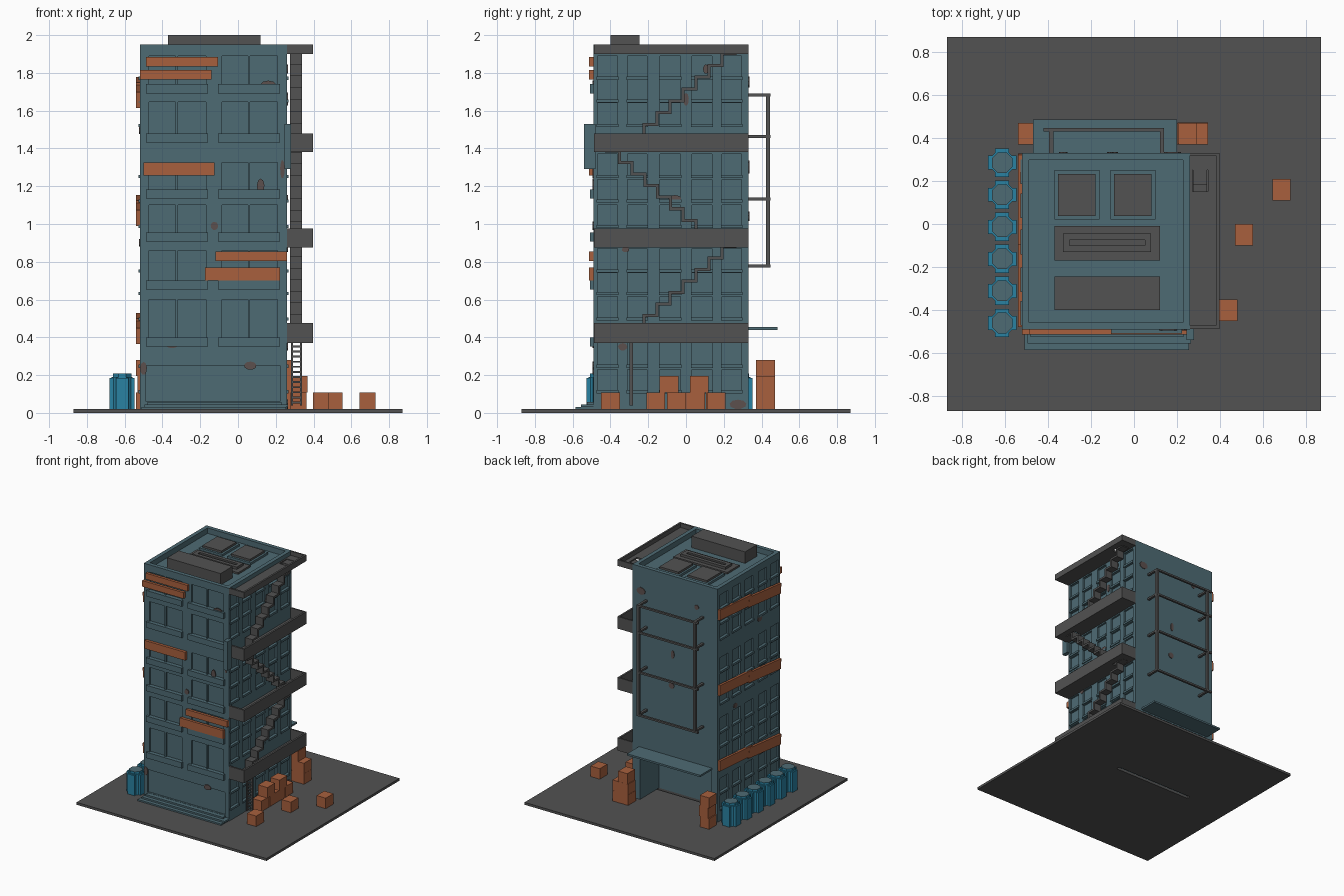
import bpy, bmesh, math
from mathutils import Vector, Matrix

if "Cube" in bpy.data.objects:
    bpy.data.objects.remove(bpy.data.objects["Cube"])


def material(name, rgb):
    m = bpy.data.materials.new(name)
    m.use_nodes = True
    m.diffuse_color = (*rgb, 1)
    m.node_tree.nodes["Principled BSDF"].inputs["Base Color"].default_value = (*rgb, 1)
    return m


TEAL = material("teal wall", (0.076, 0.147, 0.175))
GREY = material("dark grey", (0.084, 0.084, 0.084))
ORANGE = material("orange wood", (0.392, 0.117, 0.048))
BLUE = material("barrel blue", (0.023, 0.223, 0.362))
STAIN = material("brown stain", (0.107, 0.080, 0.076))


def finish(name, bm, *mats):
    me = bpy.data.meshes.new(name)
    bm.to_mesh(me)
    bm.free()
    for m in mats:
        me.materials.append(m)
    ob = bpy.data.objects.new(name, me)
    bpy.context.collection.objects.link(ob)
    return ob


def boxes(name, mat, items):
    """One object from boxes given as (x0, x1, y0, y1, z0, z1)."""
    bm = bmesh.new()
    for x0, x1, y0, y1, z0, z1 in items:
        mtx = Matrix.Translation(((x0 + x1) / 2, (y0 + y1) / 2, (z0 + z1) / 2)) \
            @ Matrix.Diagonal((x1 - x0, y1 - y0, z1 - z0, 1))
        bmesh.ops.create_cube(bm, size=1, matrix=mtx)
    return finish(name, bm, mat)


def ring(x0, x1, y0, y1, z0, z1, t):
    """Four boxes forming a rectangular rim."""
    return [(x0, x1, y0, y0 + t, z0, z1), (x0, x1, y1 - t, y1, z0, z1),
            (x0, x0 + t, y0 + t, y1 - t, z0, z1), (x1 - t, x1, y0 + t, y1 - t, z0, z1)]


def wall(name, place, out, u_range, v_range, windows, depth, holes=()):
    """Flat wall with recessed windows and open holes, rects as (u0, u1, v0, v1)."""
    rects = list(windows) + list(holes)
    us = sorted(set(u_range) | {r[i] for r in rects for i in (0, 1)})
    vs = sorted(set(v_range) | {r[i] for r in rects for i in (2, 3)})
    inside = lambda u, v, rs: any(a < u < b and c < v < d for a, b, c, d in rs)
    bm = bmesh.new()
    grid = [[bm.verts.new(place(u, v)) for v in vs] for u in us]
    sunk = []
    for i in range(len(us) - 1):
        for j in range(len(vs) - 1):
            u, v = (us[i] + us[i + 1]) / 2, (vs[j] + vs[j + 1]) / 2
            if inside(u, v, holes):
                continue
            f = bm.faces.new((grid[i][j], grid[i + 1][j], grid[i + 1][j + 1], grid[i][j + 1]))
            f.normal_update()
            if f.normal.dot(out) < 0:
                f.normal_flip()
            if inside(u, v, windows):
                sunk.append(f)
    if sunk:
        geo = bmesh.ops.extrude_face_region(bm, geom=sunk)["geom"]
        moved = [g for g in geo if isinstance(g, bmesh.types.BMVert)]
        bmesh.ops.translate(bm, vec=-out * depth, verts=moved)
        bmesh.ops.delete(bm, geom=[f for f in sunk if f.is_valid], context='FACES_ONLY')
    return finish(name, bm, TEAL)


X0, X1, Y0, Y1, TOP = -0.52, 0.26, -0.49, 0.33, 1.95

# Ground plate with a narrow slot inside the garage
G, SX0, SX1, SY0, SY1 = 0.87, -0.48, 0.245, 0.08, 0.11
boxes("ground", GREY, [(-G, G, -G, SY0, 0, 0.02), (-G, G, SY1, G, 0, 0.02),
                       (-G, SX0, SY0, SY1, 0, 0.02), (SX1, G, SY0, SY1, 0, 0.02)])

# Front wall: paired windows on six storeys and a wide ground floor panel
front_cols = [(-0.47, -0.33), (-0.317, -0.17), (-0.085, 0.053), (0.063, 0.21)]
front_rows = [(1.74, 1.89), (1.48, 1.645), (1.183, 1.325), (0.955, 1.10), (0.70, 0.86), (0.40, 0.60)]
front_win = [(a, b, c, d) for a, b in front_cols for c, d in front_rows]
front_win.append((-0.487, 0.222, 0.06, 0.25))
wall("front_wall", lambda u, v: (u, Y0, v), Vector((0, -1, 0)), (X0, X1), (0.02, TOP), front_win, 0.015)
boxes("front_sills", TEAL, [(a, b, Y0 - 0.018, Y0 + 0.005, z - 0.048, z)
                            for a, b in ((-0.487, -0.16), (-0.105, 0.222)) for z, _ in front_rows])

# Side walls: five columns of small windows with sills
side_cols = [(-0.468, -0.363), (-0.31, -0.207), (-0.137, -0.03), (0.032, 0.137), (0.19, 0.295)]
side_rows = [(1.78, 1.89), (1.66, 1.765), (1.53, 1.64), (1.26, 1.37), (1.13, 1.235), (0.995, 1.10),
             (0.76, 0.87), (0.64, 0.74), (0.505, 0.615), (0.255, 0.37), (0.12, 0.23)]
side_win = [(a, b, c, d) for a, b in side_cols for c, d in side_rows]
for name, x, s in (("left", X1, 1), ("right", X0, -1)):
    wall(name + "_wall", lambda u, v: (x, u, v), Vector((s, 0, 0)), (Y0, Y1), (0.02, TOP), side_win, 0.015)
    xa, xb = sorted((x - s * 0.004, x + s * 0.008))
    boxes(name + "_sills", TEAL, [(xa, xb, a - 0.005, b + 0.005, z - 0.017, z)
                                  for a, b in side_cols for z, _ in side_rows])

# Back wall with garage opening, garage interior and canopy
DX0, DX1, DZ = -0.46, 0.19, 0.43
wall("back_wall", lambda u, v: (u, Y1, v), Vector((0, 1, 0)), (X0, X1), (0.02, TOP), [], 0,
     [(DX0, DX1, 0.02, DZ)])
boxes("garage_interior", TEAL, [(DX0 - 0.02, DX0, 0.08, Y1 - 0.002, 0.02, DZ),
                                (DX1, DX1 + 0.02, 0.08, Y1 - 0.002, 0.02, DZ),
                                (DX0 - 0.02, DX1 + 0.02, 0.06, 0.08, 0.02, DZ),
                                (DX0 - 0.02, DX1 + 0.02, 0.06, Y1 - 0.002, DZ, DZ + 0.01)])
boxes("back_canopy", TEAL, [(-0.47, 0.20, Y1, 0.485, 0.44, 0.455)])

# Pipe frame on the back
P0, P1, PT = -0.395, 0.12, 0.02
pipes = [(x, x + PT, 0.423, 0.445, 0.77, 1.69) for x in (P0, P1)]
for z in (0.77, 1.125, 1.455, 1.675):
    pipes.append((P0 - 0.025, P1 + PT, 0.43, 0.447, z, z + 0.015))
    pipes += [(x, x + PT, Y1, 0.43, z, z + 0.015) for x in (P0, P1)]
boxes("back_pipe_frame", GREY, pipes)

# Roof, parapet and rooftop equipment
R = 1.905
boxes("roof", TEAL, [(X0 + 0.01, X1 - 0.01, Y0 + 0.01, Y1 - 0.01, R - 0.02, R)])
boxes("parapet", TEAL, ring(X0, X1, Y0, Y1, R - 0.01, TOP, 0.033))
boxes("roof_box", GREY, [(-0.37, 0.12, -0.40, -0.245, R, 2.0)])
boxes("hatch_bases", TEAL, [(x, x + 0.21, 0.02, 0.25, R, R + 0.018) for x in (-0.37, -0.11)])
boxes("hatch_lids", GREY, [(x, x + 0.175, 0.038, 0.232, R + 0.01, R + 0.035) for x in (-0.353, -0.093)])
boxes("roof_vent", GREY, [(-0.37, 0.12, -0.17, -0.01, R, R + 0.015)]
      + ring(-0.33, 0.08, -0.13, -0.045, R + 0.01, R + 0.035, 0.03)
      + [(-0.30, 0.05, -0.1, -0.075, R + 0.01, R + 0.022)])

# Front steps and blade sign
boxes("front_steps", TEAL, [(-0.51, 0.255, -0.585, Y0, 0.02, 0.032), (-0.495, 0.265, -0.555, Y0, 0.03, 0.045),
                            (-0.48, 0.23, -0.525, Y0, 0.04, 0.058)])
boxes("blade_sign", TEAL, [(0.245, 0.28, -0.54, Y0 + 0.01, 1.29, 1.53)])

# Balconies: trays with a stair opening in the floor
BX, BY0, BY1 = 0.397, -0.488, Y1
for n, (z0, z1, h0, h1) in enumerate(((0.37, 0.475, -0.35, -0.25), (0.875, 0.975, 0.15, 0.25),
                                      (1.38, 1.48, -0.42, -0.32), (1.90, 1.95, 0.15, 0.25))):
    f = z0 + 0.015
    boxes(f"balcony_{n + 1}", GREY, [
        (X1, BX, BY0, h0, z0, f), (X1, BX, h1, BY1, z0, f),
        (X1, 0.272, h0, h1, z0, f), (0.345, BX, h0, h1, z0, f),
        (BX - 0.015, BX, BY0, BY1, f, z1), (X1, BX - 0.015, BY0, BY0 + 0.015, f, z1),
        (X1, BX - 0.015, BY1 - 0.012, BY1, f, z1)])


# Zigzag stair flights made of thin treads and risers
def stairs(name, ya, yb, za, zb, n=8, t=0.016):
    dy, dz, items = (yb - ya) / n, (zb - za) / n, []
    for i in range(n):
        a, b = sorted((ya + i * dy, ya + (i + 1) * dy))
        z, y = za + i * dz, ya + i * dy
        items.append((0.275, 0.34, a - t / 2, b + t / 2, z + dz - t, z + dz))
        items.append((0.275, 0.34, y - t / 2, y + t / 2, z - t, z + dz - t))
    boxes(name, GREY, items)


stairs("stairs_1", -0.29, 0.26, 0.40, 0.89)
stairs("stairs_2", 0.12, -0.42, 0.905, 1.395)
stairs("stairs_3", -0.29, 0.26, 1.41, 1.91)

# Ladder to the first balcony
boxes("ladder", GREY, [(x, x + 0.012, -0.298, -0.28, 0.04, 0.38) for x in (0.28, 0.328)]
      + [(0.285, 0.335, -0.295, -0.283, 0.05 + i * 0.027, 0.06 + i * 0.027) for i in range(12)])

# Wooden boards nailed to the front and slanted ones on the side
boxes("front_boards", ORANGE, [(a, b, -0.513, Y0, c, d) for a, b, c, d in (
    (-0.487, -0.105, 1.835, 1.885), (-0.52, -0.14, 1.765, 1.815), (-0.50, -0.125, 1.257, 1.325),
    (-0.12, 0.26, 0.805, 0.855), (-0.175, 0.222, 0.70, 0.77))])
for n, z in enumerate((1.70, 1.075, 0.45)):
    for m, (y, dz, tilt) in enumerate(((0.115, 0.022, 0.07), (-0.265, -0.022, 0.10))):
        ob = boxes(f"side_board_{n + 1}_{m + 1}", ORANGE, [(-0.01, 0.01, -0.21, 0.21, -0.042, 0.042)])
        ob.location = (X0 - 0.009 - 0.001 * m, y, z + dz)
        ob.rotation_euler.x = tilt

# Wooden crates
H = 0.087
crates = [(0.44, -0.40, 0), (0.512, -0.05, 0), (0.685, 0.16, 0), (0.32, -0.16, 0), (0.32, -0.05, 0),
          (0.32, 0.155, 0), (0.325, -0.09, 1), (0.325, 0.07, 1), (0.32, 0.05, 0),
          (0.243, 0.42, 0), (0.302, 0.42, 1), (0.333 - 0.03, 0.421, 0), (0.25, 0.42, 2), (0.245, 0.421, 1),
          (-0.498, 0.42, 0), (-0.49, 0.42, 1), (-0.498, 0.42, 2)]
for n, (x, y, k) in enumerate(crates):
    boxes(f"crate_{n + 1}", ORANGE, [(x - 0.042, x + 0.042, y - 0.05, y + 0.05, 0.02 + k * H, 0.02 + (k + 1) * H)])

# Ribbed barrels with lids
for n in range(6):
    y = 0.285 - n * 0.149
    bm = bmesh.new()
    for r, z0, z1, idx in ((0.06, 0.02, 0.19, 0), (0.052, 0.19, 0.208, 1)):
        old = set(bm.faces)
        bmesh.ops.create_cone(bm, cap_ends=True, segments=8, radius1=r, radius2=r, depth=z1 - z0,
                              matrix=Matrix.Translation((0, 0, (z0 + z1) / 2)) @ Matrix.Rotation(math.pi / 8, 4, 'Z'))
        for f in set(bm.faces) - old:
            f.material_index = idx if f.normal.z > 0.5 else 0
    for sx, sy in ((0.132, 0.065), (0.065, 0.132)):
        bmesh.ops.create_cube(bm, size=1, matrix=Matrix.Translation((0, 0, 0.103)) @ Matrix.Diagonal((sx, sy, 0.166, 1)))
    finish(f"barrel_{n + 1}", bm, BLUE, TEAL).location = (-0.613, y, 0)


# Irregular stain plates on the walls, as (along, height, width, height radius)
def stains(name, place, rot, spots):
    bm = bmesh.new()
    for u, v, a, b in spots:
        bmesh.ops.create_cone(bm, cap_ends=True, segments=9, radius1=1, radius2=1, depth=1,
                              matrix=Matrix.Translation(place(u, v)) @ rot @ Matrix.Diagonal((a, b, 0.006, 1)))
    finish(name, bm, STAIN)


RX, RY = Matrix.Rotation(math.pi / 2, 4, 'X'), Matrix.Rotation(math.pi / 2, 4, 'Z') @ Matrix.Rotation(math.pi / 2, 4, 'X')
stains("front_stains", lambda u, v: (u, Y0 - 0.002, v), RX,
       [(0.16, 1.735, 0.042, 0.024), (0.12, 1.20, 0.02, 0.04), (-0.125, 0.99, 0.02, 0.022),
        (-0.35, 0.355, 0.03, 0.012), (0.065, 0.25, 0.033, 0.022), (-0.5, 0.235, 0.018, 0.035),
        (0.235, 1.29, 0.012, 0.05)])
stains("left_stains", lambda u, v: (X1 + 0.002, u, v), RY,
       [(0.105, 1.82, 0.015, 0.025), (0, 1.66, 0.015, 0.035), (-0.06, 1.135, 0.035, 0.018),
        (-0.32, 0.865, 0.02, 0.015), (-0.335, 0.35, 0.025, 0.02), (0.275, 0.045, 0.045, 0.025)])
stains("right_stains", lambda u, v: (X0 - 0.002, u, v), RY,
       [(-0.22, 1.50, 0.03, 0.025), (0.1, 0.9, 0.025, 0.02)])
stains("back_stains", lambda u, v: (u, Y1 + 0.002, v), RX,
       [(0.18, 1.75, 0.04, 0.03), (-0.33, 1.75, 0.02, 0.02), (-0.11, 1.3, 0.015, 0.035), (-0.1, 1.04, 0.025, 0.025)])
